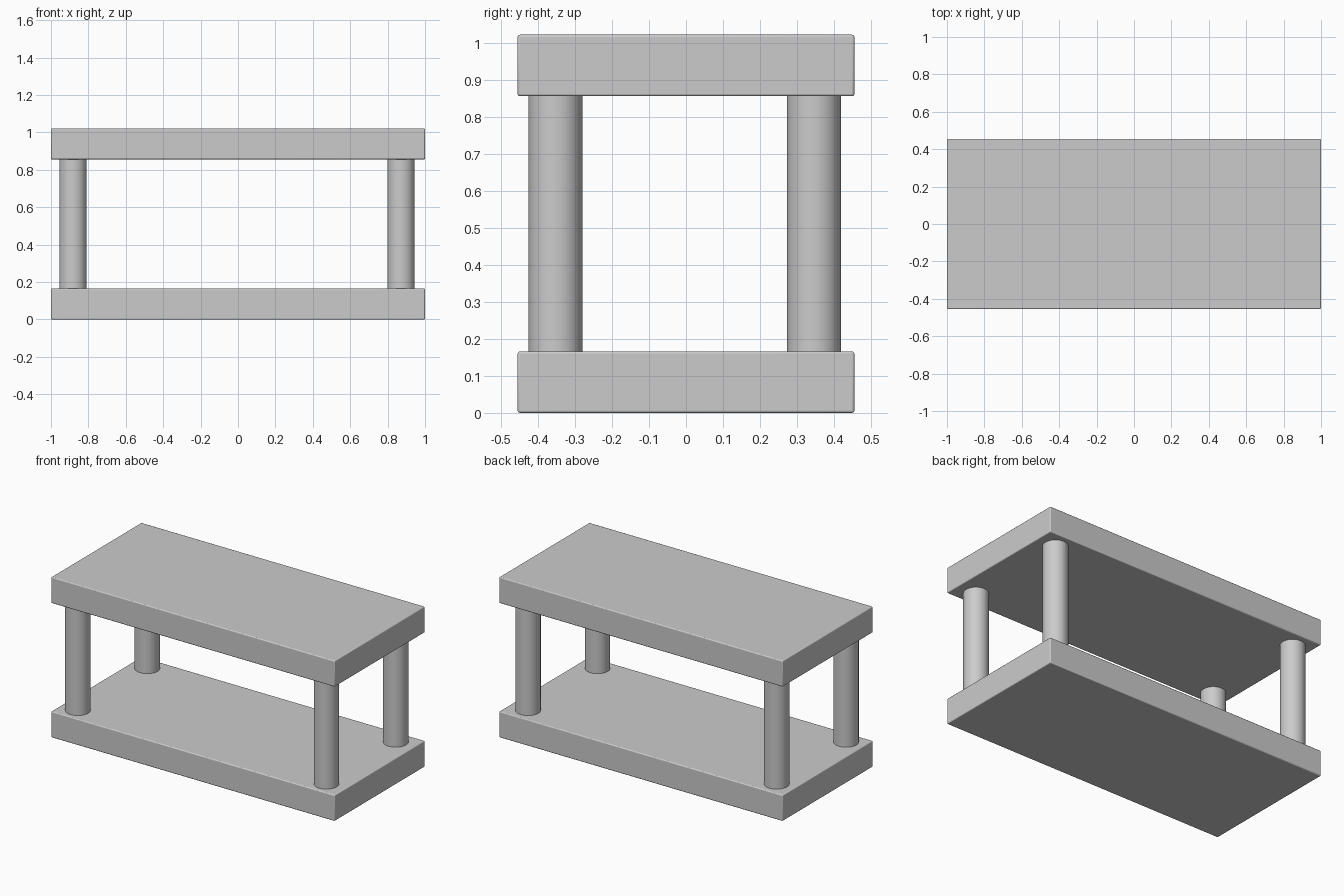
import bpy
import math

cube = bpy.data.objects.get("Cube")
if cube:
    bpy.data.objects.remove(cube, do_unlink=True)

GREY = (0.6, 0.6, 0.6, 1)
grey = bpy.data.materials.new("plain grey")
grey.use_nodes = True
grey.diffuse_color = GREY
grey.node_tree.nodes["Principled BSDF"].inputs["Base Color"].default_value = GREY

SLAB = (2.0, 0.91, 0.166)
HEIGHT = 1.022


def finish(name):
    obj = bpy.context.object
    obj.name = name
    obj.data.materials.append(grey)
    return obj


def slab(name, z):
    """Flat board with softly rounded edges."""
    bpy.ops.mesh.primitive_cube_add(size=1, location=(0, 0, z))
    obj = finish(name)
    obj.scale = SLAB
    bpy.ops.object.transform_apply(location=False, rotation=False, scale=True)
    bevel = obj.modifiers.new("rounded edges", "BEVEL")
    bevel.width = 0.006
    bevel.segments = 3
    bpy.ops.object.shade_smooth_by_angle(angle=math.radians(40))


# Lower shelf and table top
slab("lower_shelf", SLAB[2] / 2)
slab("table_top", HEIGHT - SLAB[2] / 2)

# Four round posts, set slightly off centre towards the front right
bottom, top = SLAB[2] - 0.005, HEIGHT - SLAB[2] + 0.005
for side, x in (("right", -0.882), ("left", 0.871)):
    for end, y in (("front", -0.353), ("back", 0.346)):
        bpy.ops.mesh.primitive_cylinder_add(
            vertices=48, radius=0.073, depth=top - bottom,
            location=(x, y, (top + bottom) / 2))
        finish(f"{end}_{side}_post")
        bpy.ops.object.shade_smooth_by_angle(angle=math.radians(40))
